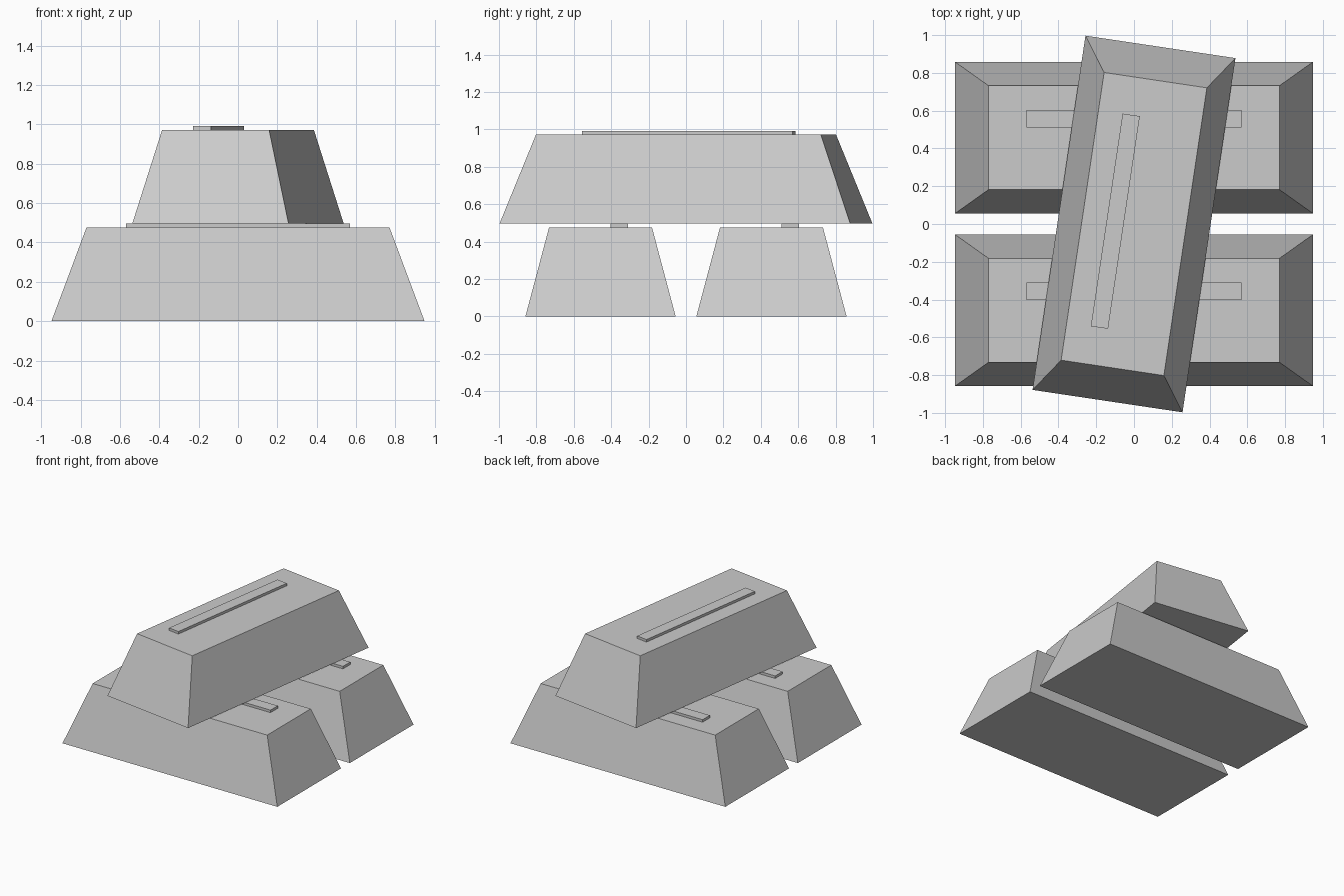
import bpy
import bmesh
from math import radians
from mathutils import Matrix

cube = bpy.data.objects.get("Cube")
if cube:
    bpy.data.objects.remove(cube, do_unlink=True)

# Single plain metal colour
metal = bpy.data.materials.new("plain grey metal")
metal.use_nodes = True
GREY = (0.6, 0.6, 0.6, 1)
metal.diffuse_color = GREY
metal.node_tree.nodes["Principled BSDF"].inputs["Base Color"].default_value = GREY

BAR_HEIGHT = 0.476
STAMP_HEIGHT = 0.02


def tapered_block(name, base, top, height, matrix):
    """Block standing on z = 0 whose upper face is resized to top."""
    bm = bmesh.new()
    bmesh.ops.create_cube(bm, size=1)
    for v in bm.verts:
        size = top if v.co.z > 0 else base
        v.co.x *= size[0]
        v.co.y *= size[1]
        v.co.z = height if v.co.z > 0 else 0
    mesh = bpy.data.meshes.new(name)
    bm.to_mesh(mesh)
    bm.free()
    mesh.materials.append(metal)
    obj = bpy.data.objects.new(name, mesh)
    obj.matrix_world = matrix
    bpy.context.collection.objects.link(obj)


def ingot(name, y, z, angle):
    """Tapered bar with a thin raised strip off-centre on its top."""
    place = Matrix.Translation((0, y, z)) @ Matrix.Rotation(radians(angle), 4, "Z")
    tapered_block(name, (1.896, 0.803), (1.54, 0.55), BAR_HEIGHT, place)
    strip = (1.138, 0.092)
    tapered_block(name + "_strip", strip, strip, STAMP_HEIGHT,
                  place @ Matrix.Translation((0, 0.1, BAR_HEIGHT)))


# Two bars side by side, a third laid across them
ingot("front_bar", -0.457, 0, 0)
ingot("back_bar", 0.457, 0, 0)
ingot("upper_bar", 0, BAR_HEIGHT + STAMP_HEIGHT, 81.5)
